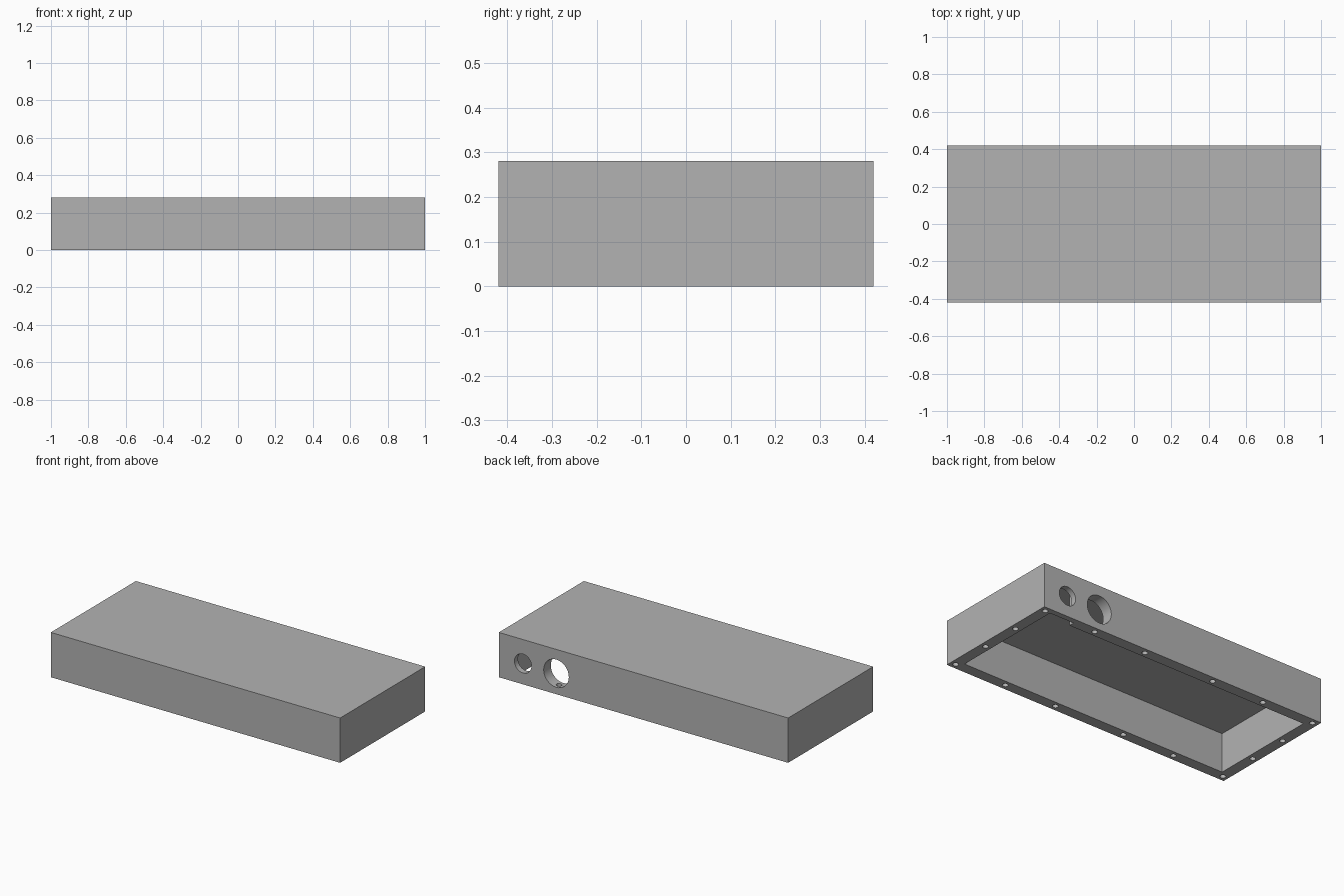
import bpy
import bmesh
from math import pi
from mathutils import Matrix, Vector

L, W, H = 2.0, 0.84, 0.28      # outer size
WALL, ROOF = 0.07, 0.035       # wall and top thickness

if "Cube" in bpy.data.objects:
    bpy.data.objects.remove(bpy.data.objects["Cube"], do_unlink=True)

grey = bpy.data.materials.new("plain grey")
grey.use_nodes = True
colour = (0.45, 0.45, 0.45, 1)
grey.diffuse_color = colour
grey.node_tree.nodes["Principled BSDF"].inputs["Base Color"].default_value = colour


def add_box(bm, low, high):
    low, high = Vector(low), Vector(high)
    place = Matrix.Translation((low + high) / 2) @ Matrix.Diagonal((*(high - low), 1))
    bmesh.ops.create_cube(bm, size=1, matrix=place)


def add_cylinder(bm, centre, radius, depth, turn=Matrix()):
    bmesh.ops.create_cone(bm, cap_ends=True, segments=32, radius1=radius,
                          radius2=radius, depth=depth,
                          matrix=Matrix.Translation(centre) @ turn)


def make_object(name, bm):
    mesh = bpy.data.meshes.new(name)
    bm.to_mesh(mesh)
    bm.free()
    mesh.materials.append(grey)
    obj = bpy.data.objects.new(name, mesh)
    bpy.context.collection.objects.link(obj)
    return obj


# Solid outer block
bm = bmesh.new()
add_box(bm, (-L / 2, -W / 2, 0), (L / 2, W / 2, H))
case = make_object("enclosure", bm)

# Main cavity, open underneath
cavity = bmesh.new()
add_box(cavity, (-L / 2 + WALL, -W / 2 + WALL, -0.1),
        (L / 2 - WALL, W / 2 - WALL, H - ROOF))

# Thinned wall behind the small port
pocket = bmesh.new()
add_box(pocket, (0.76, 0.2, -0.1), (L / 2 - WALL, W / 2 - 0.035, H - ROOF))

# Two round ports through the back wall
ports = bmesh.new()
for x, radius in ((0.833, 0.059), (0.603, 0.087)):
    add_cylinder(ports, (x, W / 2, 0.13), radius, 0.3, Matrix.Rotation(pi / 2, 4, 'X'))

# Screw holes around the bottom rim
screws = bmesh.new()
edge_x, edge_y = L / 2 - WALL / 2, W / 2 - WALL / 2
for sx in (-1, 1):
    for sy in (-1, 1):
        spots = [(x, edge_y) for x in (0.245, 0.607, edge_x)] + [(edge_x, edge_y / 3)]
        for x, y in spots:
            add_cylinder(screws, (sx * x, sy * y, 0), 0.017, 0.2)

cutters = []
for name, shape in (("cavity_cutter", cavity), ("pocket_cutter", pocket),
                    ("port_cutter", ports), ("screw_cutter", screws)):
    cutter = make_object(name, shape)
    cutter.hide_render = True
    cutters.append(cutter)
    mod = case.modifiers.new(name, 'BOOLEAN')
    mod.operation = 'DIFFERENCE'
    mod.solver = 'EXACT'
    mod.object = cutter

# Bake the cuts and drop the cutters
depsgraph = bpy.context.evaluated_depsgraph_get()
result = bpy.data.meshes.new_from_object(case.evaluated_get(depsgraph))
case.modifiers.clear()
case.data = result
for cutter in cutters:
    bpy.data.objects.remove(cutter, do_unlink=True)

# Round holes smooth, box edges sharp
bpy.ops.object.select_all(action='DESELECT')
case.select_set(True)
bpy.context.view_layer.objects.active = case
bpy.ops.object.shade_smooth_by_angle(angle=pi / 6)
